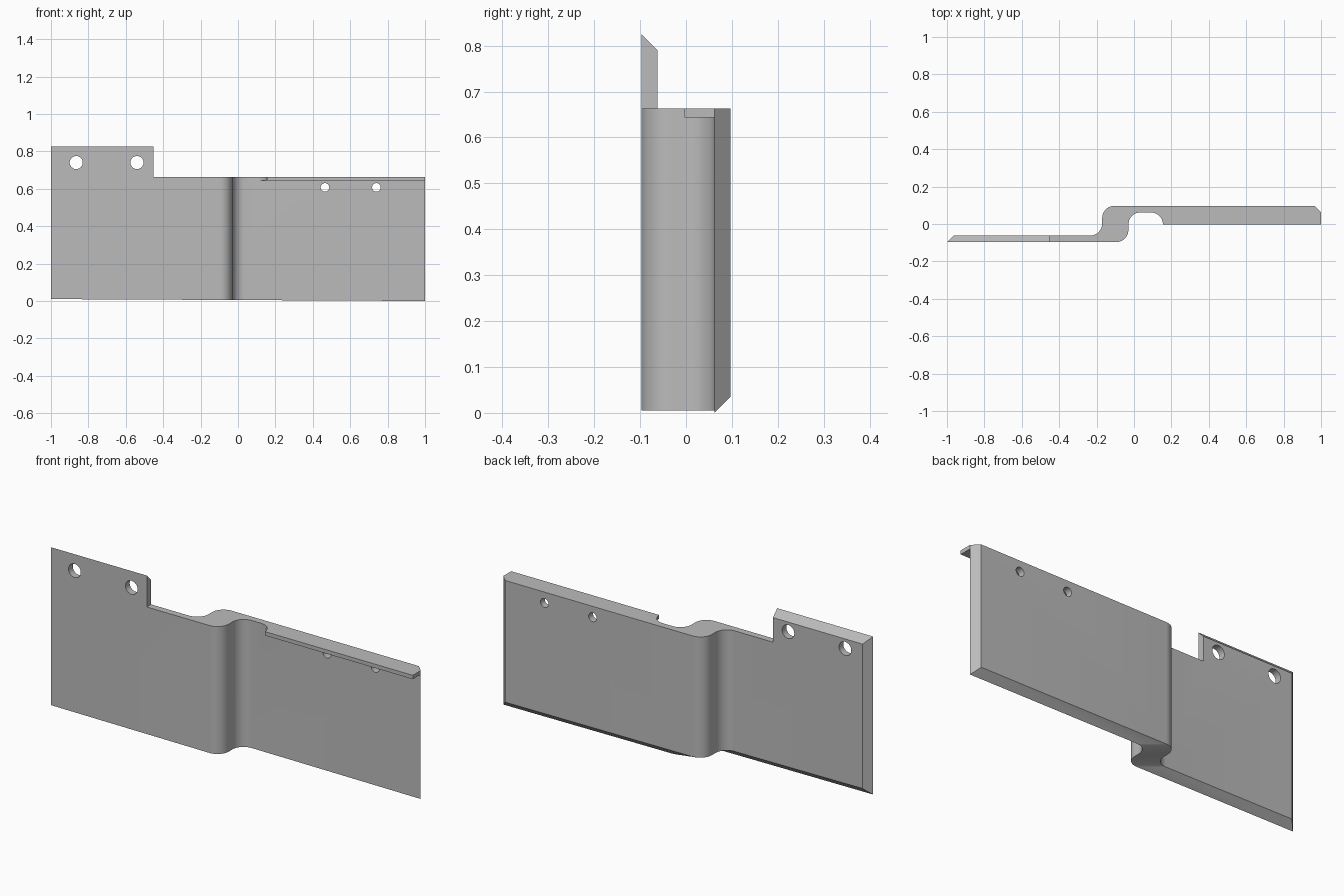
import bpy, bmesh
from math import sin, cos, radians
from mathutils import Matrix

cube = bpy.data.objects.get("Cube")
if cube:
    bpy.data.objects.remove(cube, do_unlink=True)

steel = bpy.data.materials.new("grey_metal")
steel.use_nodes = True
grey = (0.5, 0.5, 0.5, 1)
steel.diffuse_color = grey
steel.node_tree.nodes["Principled BSDF"].inputs["Base Color"].default_value = grey

T = 0.035      # sheet thickness and chamfer size
Y = 0.097      # half depth
R = 0.065      # bend radius
TOP = 0.663    # main top edge
TAB = 0.825    # raised tab top


def arc(cx, cy, a0, a1, n=10):
    angles = [radians(a0 + (a1 - a0) * i / n) for i in range(n + 1)]
    return [(cx + R * cos(a), cy + R * sin(a)) for a in angles]


def make_object(name, bm):
    bmesh.ops.recalc_face_normals(bm, faces=bm.faces)
    mesh = bpy.data.meshes.new(name)
    bm.to_mesh(mesh)
    bm.free()
    mesh.materials.append(steel)
    obj = bpy.data.objects.new(name, mesh)
    bpy.context.collection.objects.link(obj)
    return obj


def combine(target, other, operation):
    other.hide_render = True
    mod = target.modifiers.new("combine", 'BOOLEAN')
    mod.operation, mod.solver, mod.object = operation, 'EXACT', other
    bpy.context.view_layer.objects.active = target
    bpy.ops.object.modifier_apply(modifier=mod.name)
    bpy.data.objects.remove(other, do_unlink=True)


# Offset plate: front and back paths swept up, with chamfered rims
front = ([(-1, -Y)] + arc(-0.095, R - Y, -90, 0)
         + arc(0.035, Y - T - R, 180, 90) + [(1, Y - T)])
back = ([(T - 1, T - Y)] + arc(-0.235, T - Y + R, -90, 0)
        + arc(-0.105, Y - R, 180, 90) + [(1 - T, Y)])
bm = bmesh.new()
rings = []
for (fx, fy), (bx, by) in zip(front, back):
    low = 0.005 - 0.005 * fx
    corners = [(fx, fy, low), (bx, by, low + T), (bx, by, TAB - T), (fx, fy, TAB)]
    rings.append([bm.verts.new(c) for c in corners])
for a, b in zip(rings, rings[1:]):
    for i in range(4):
        j = (i + 1) % 4
        bm.faces.new((a[i], a[j], b[j], b[i]))
bm.faces.new(rings[0])
bm.faces.new(rings[-1])
plate = make_object("offset_plate", bm)

# Forward lip along the top of the rear section
bm = bmesh.new()
outline = arc(0.09, Y - T - R, 90, 0) + [(1, Y - T - R), (1, Y - T), (0.98, 0.08), (0.09, 0.08)]
base = bm.faces.new([bm.verts.new((x, y, TOP - 0.02)) for x, y in outline])
lift = bmesh.ops.extrude_face_region(bm, geom=[base])["geom"]
bmesh.ops.translate(bm, vec=(0, 0, 0.05),
                    verts=[v for v in lift if isinstance(v, bmesh.types.BMVert)])
combine(plate, make_object("top_lip", bm), 'UNION')

# Trim everything beside the raised tab
bm = bmesh.new()
bmesh.ops.create_cube(bm, size=1, matrix=Matrix.Translation((0.547, 0, TOP + 0.25))
                      @ Matrix.Diagonal((2, 1, 0.5, 1)))
combine(plate, make_object("trim_cutter", bm), 'DIFFERENCE')

# Round mounting holes
for x, z, r in ((-0.865, 0.74, 0.035), (-0.54, 0.74, 0.035),
                (0.465, 0.607, 0.023), (0.74, 0.607, 0.023)):
    bm = bmesh.new()
    bmesh.ops.create_cone(bm, cap_ends=True, segments=32, radius1=r, radius2=r, depth=1,
                          matrix=Matrix.Translation((x, 0, z)) @ Matrix.Rotation(radians(90), 4, 'X'))
    combine(plate, make_object("hole_cutter", bm), 'DIFFERENCE')

# Smooth bends, sharp rims
bpy.ops.object.select_all(action='DESELECT')
plate.select_set(True)
bpy.context.view_layer.objects.active = plate
bpy.ops.object.shade_smooth_by_angle(angle=radians(30))
